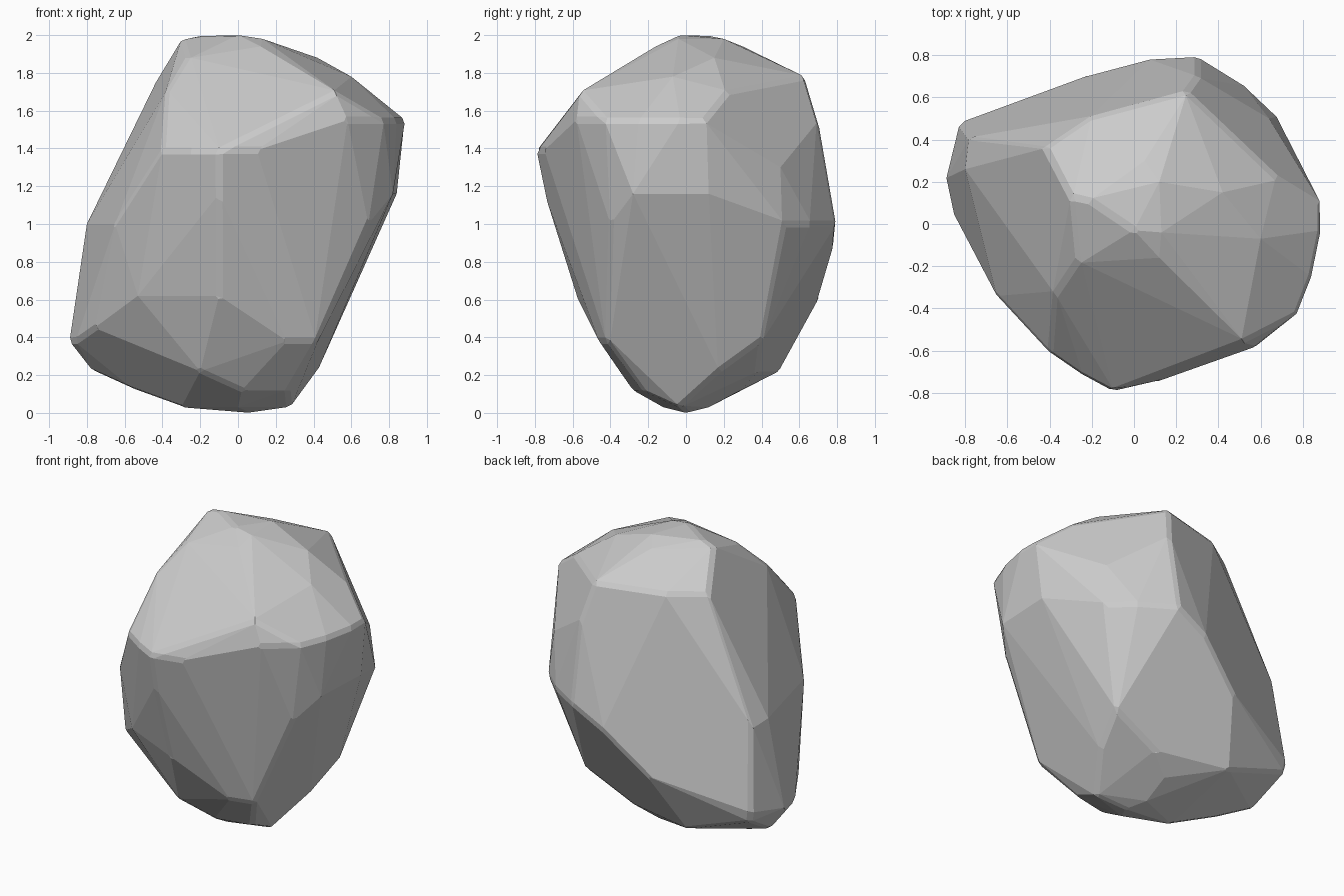
import bpy, bmesh
from math import radians

if "Cube" in bpy.data.objects:
    bpy.data.objects.remove(bpy.data.objects["Cube"])

# Horizontal cross-sections of the boulder: height -> facet corners (x, y)
sections = {
    2.0: [(-.12, .05), (-.21, .11), (0, -.03)],
    1.98: [(-.3, .13), (.12, .2), (.13, -.04)],
    1.94: [(.12, -.16), (.05, .3)],
    1.88: [(-.27, -.18), (.42, .15)],
    1.78: [(-.42, .36), (.25, .63), (.6, -.07), (-.2, .51)],
    1.7: [(.68, .22), (-.38, -.34), (.52, -.56)],
    1.55: [(.885, -.03), (.885, .1), (.84, -.25), (.77, -.43), (.58, -.58), (.3, .7)],
    1.39: [(-.1, -.795), (.1, -.75), (-.4, -.61), (-.24, -.72)],
    1.3: [(.64, .5)],
    1.16: [(.84, .12), (.82, -.28), (-.1, -.75)],
    1.0: [(.3, .795), (.67, .52), (-.65, -.34), (-.78, .41), (-.8, .26), (.69, -.4), (.52, .66)],
    .88: [(.08, .785)],
    .62: [(-.1, -.58), (-.53, -.38), (-.2, .71)],
    .45: [(-.825, .48), (-.76, -.12)],
    .38: [(-.81, .47), (-.895, .2), (-.86, .06), (.42, -.42), (.26, -.46), (.48, .4)],
    .22: [(-.77, .2), (-.2, -.35), (.42, .18), (-.35, .49), (.15, .38)],
    .12: [(.27, -.23), (.02, -.28), (-.55, .1), (0, .29)],
    .03: [(.28, -.03), (-.3, 0), (0, -.12), (0, .12)],
    0: [(.07, 0)],
}

# Wrap the corners in a shell and merge nearly flat facets
bm = bmesh.new()
for z, ring in sections.items():
    for x, y in ring:
        bm.verts.new((x, y, z))
bmesh.ops.convex_hull(bm, input=bm.verts)
loose = [v for v in bm.verts if not v.link_faces]
bmesh.ops.delete(bm, geom=loose, context='VERTS')
bmesh.ops.dissolve_limit(bm, angle_limit=radians(4), verts=bm.verts, edges=bm.edges)
bmesh.ops.recalc_face_normals(bm, faces=bm.faces)
mesh = bpy.data.meshes.new("boulder")
bm.to_mesh(mesh)
bm.free()
boulder = bpy.data.objects.new("boulder", mesh)
bpy.context.collection.objects.link(boulder)

# Worn edges
bevel = boulder.modifiers.new("worn_edges", 'BEVEL')
bevel.width = .02
bevel.segments = 1
bevel.limit_method = 'ANGLE'
bevel.angle_limit = radians(25)
